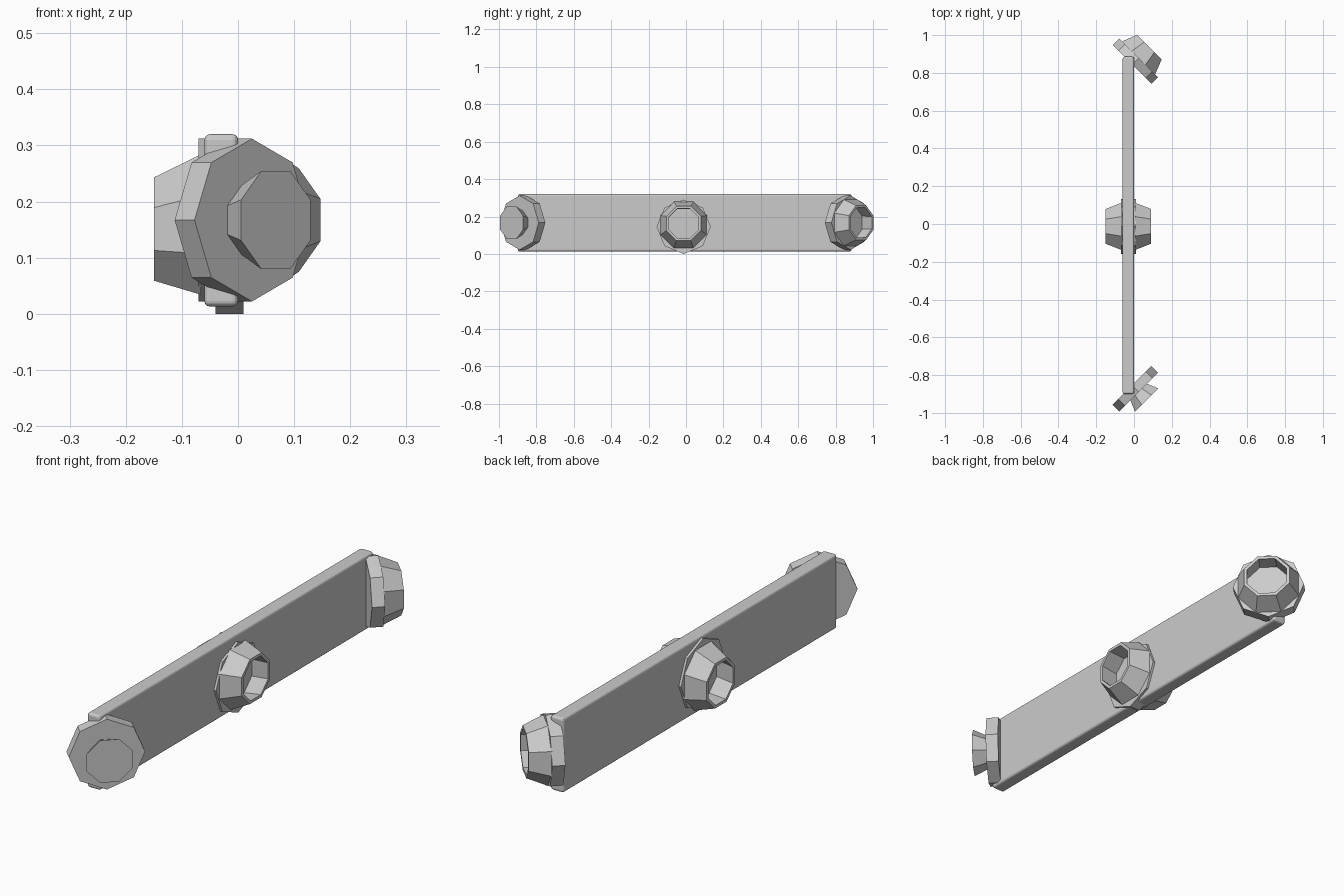
import bpy, bmesh
from math import pi, cos, sin, radians
from mathutils import Matrix

cube = bpy.data.objects.get("Cube")
if cube:
    bpy.data.objects.remove(cube, do_unlink=True)

grey = bpy.data.materials.new("plain_grey")
grey.use_nodes = True
colour = (0.6, 0.6, 0.6, 1)
grey.diffuse_color = colour
grey.node_tree.nodes["Principled BSDF"].inputs["Base Color"].default_value = colour

SIDES = 8


def finish(bm, name):
    bmesh.ops.recalc_face_normals(bm, faces=bm.faces)
    mesh = bpy.data.meshes.new(name)
    bm.to_mesh(mesh)
    bm.free()
    mesh.materials.append(grey)
    obj = bpy.data.objects.new(name, mesh)
    bpy.context.collection.objects.link(obj)
    return obj


def loft(name, rings, place, flat_top):
    """Join octagonal rings (radius, distance along axis, upward shift) and cap the ends."""
    bm = bmesh.new()
    phase = pi / SIDES if flat_top else 0
    scale = 1 / cos(pi / SIDES) if flat_top else 1
    loops = []
    for r, along, up in rings:
        angles = [phase + 2 * pi * i / SIDES for i in range(SIDES)]
        loops.append([bm.verts.new(place @ Matrix.Translation((along, r * scale * cos(a), up + r * scale * sin(a))).translation)
                      for a in angles])
    for a, b in zip(loops, loops[1:]):
        for i in range(SIDES):
            j = (i + 1) % SIDES
            bm.faces.new((a[i], a[j], b[j], b[i]))
    bm.faces.new(loops[0])
    bm.faces.new(loops[-1])
    return finish(bm, name)


def knob(name, centre, turn, top_rings):
    """Octagonal disc whose outer face is at the centre point, with a boss or cup on it."""
    place = Matrix.Translation(centre) @ Matrix.Rotation(radians(turn), 4, 'Z')
    loft(name + "_disc", [(0.145, -0.05, 0), (0.145, 0, 0)], place, False)
    loft(name + "_top", top_rings, place, True)


def cup(lean):
    """Tapered hollow cup, open down to the disc."""
    return [(0.125, -0.004, lean * 0.5), (0.092, 0.08, lean),
            (0.08, 0.08, lean), (0.085, 0.002, lean * 0.5)]


# Long plank with softened edges
bm = bmesh.new()
bmesh.ops.create_cube(bm, size=1)
bmesh.ops.scale(bm, vec=(0.06, 1.785, 0.307), verts=bm.verts)
bmesh.ops.translate(bm, vec=(-0.03, -0.007, 0.1665), verts=bm.verts)
bmesh.ops.bevel(bm, geom=bm.edges[:], offset=0.01, segments=3, profile=0.5, affect='EDGES')
finish(bm, "plank")

# Flared boss at the front end, hollow cups elsewhere
knob("front_knob", (0.025, -0.89, 0.167), -45, [(0.06, -0.005, 0), (0.0875, 0.06, 0)])
knob("back_knob", (0.025, 0.88, 0.167), 45, cup(0))
knob("middle_left_knob", (0.01, -0.0125, 0.145), 0, cup(0.018))
knob("middle_right_knob", (-0.07, -0.0125, 0.167), 180, cup(-0.016))
